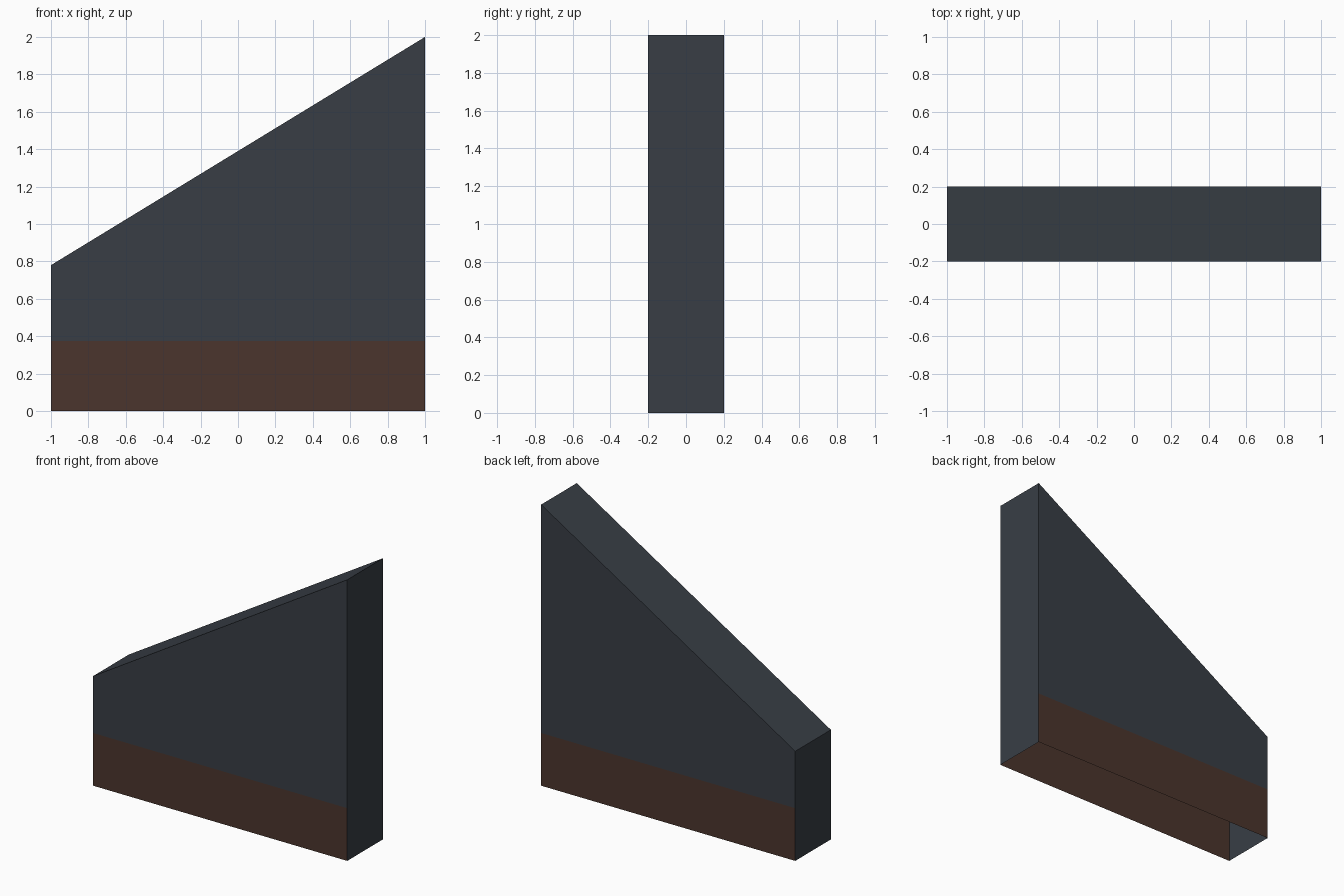
import bpy, bmesh
from mathutils import Vector

if "Cube" in bpy.data.objects:
    bpy.data.objects.remove(bpy.data.objects["Cube"])

HALF_DEPTH = 0.2
BAND_TOP = 0.375


def material(name, color):
    m = bpy.data.materials.new(name)
    m.diffuse_color = (*color, 1.0)
    m.use_nodes = True
    m.node_tree.nodes["Principled BSDF"].inputs["Base Color"].default_value = m.diffuse_color
    return m


slate = material("dark slate", (0.040, 0.048, 0.060))
brown = material("dark brown", (0.070, 0.036, 0.026))

# Sloped wedge profile (x, z), extruded through the depth
profile = [(-1, 0), (1, 0), (1, 2.0), (-1, 0.78)]
bm = bmesh.new()
face = bm.faces.new([bm.verts.new((x, -HALF_DEPTH, z)) for x, z in profile])
ext = bmesh.ops.extrude_face_region(bm, geom=[face], use_keep_orig=True)
new_verts = [g for g in ext["geom"] if isinstance(g, bmesh.types.BMVert)]
bmesh.ops.translate(bm, verts=new_verts, vec=(0, 2 * HALF_DEPTH, 0))
bmesh.ops.recalc_face_normals(bm, faces=bm.faces)

# Open underside
bm.normal_update()
bottom = [f for f in bm.faces if f.normal.z < -0.9]
bmesh.ops.delete(bm, geom=bottom, context="FACES_ONLY")

# Cut the lower band; only the front and back walls are brown there
bmesh.ops.bisect_plane(bm, geom=bm.verts[:] + bm.edges[:] + bm.faces[:],
                       plane_co=Vector((0, 0, BAND_TOP)), plane_no=Vector((0, 0, 1)))
bm.normal_update()
for f in bm.faces:
    low = f.calc_center_median().z < BAND_TOP
    f.material_index = 1 if low and abs(f.normal.y) > 0.9 else 0

mesh = bpy.data.meshes.new("sloped_wall")
bm.to_mesh(mesh)
bm.free()
mesh.materials.append(slate)
mesh.materials.append(brown)
wall = bpy.data.objects.new("sloped_wall", mesh)
bpy.context.collection.objects.link(wall)
